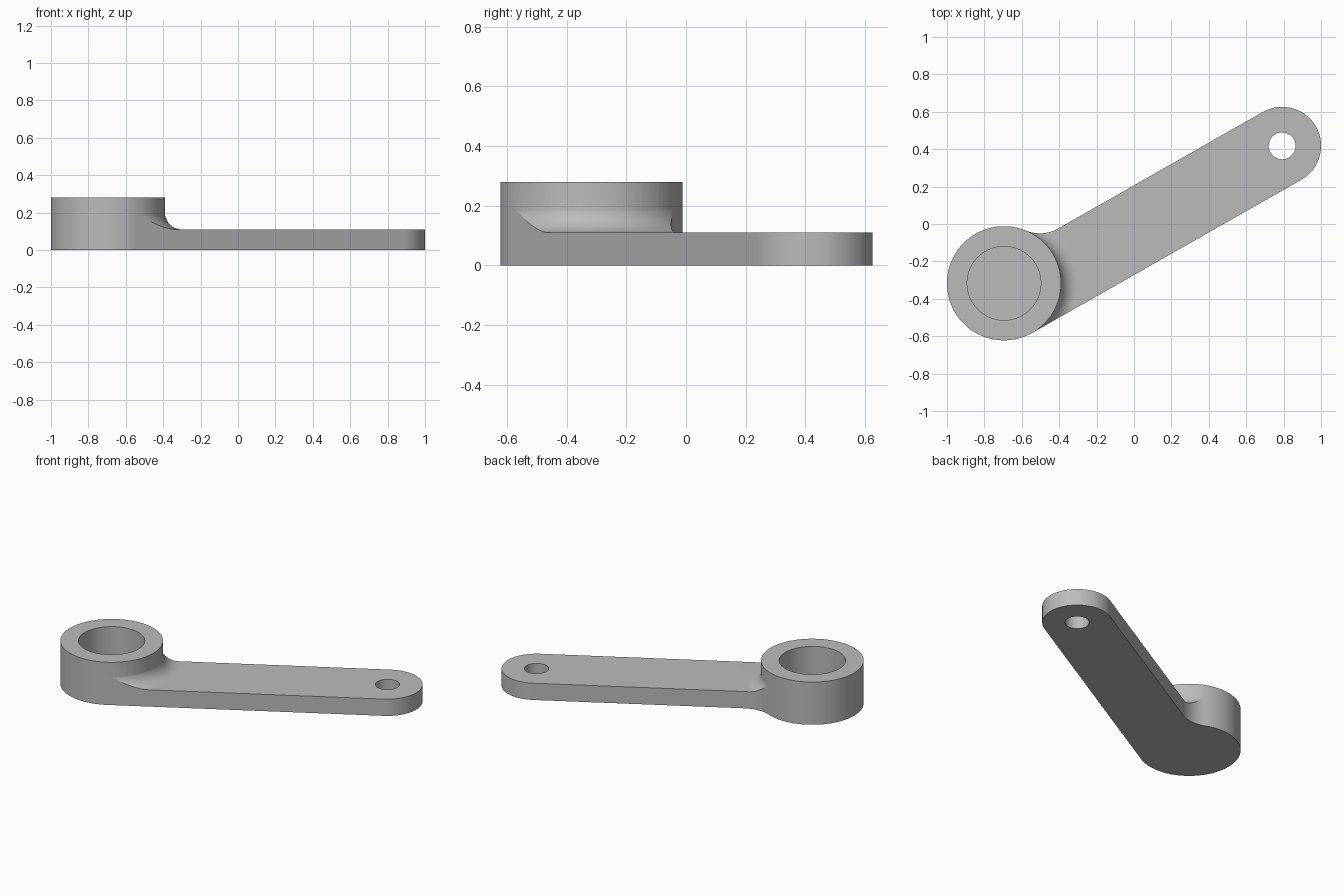
import bpy, bmesh, math
from mathutils import Vector

if "Cube" in bpy.data.objects:
    bpy.data.objects.remove(bpy.data.objects["Cube"], do_unlink=True)

# Main dimensions
BOSS, BOSS_R, BOSS_H, BORE_R = Vector((-0.695, -0.317)), 0.305, 0.28, 0.197
TIP, TIP_R, ARM_H, PIN_R = Vector((0.792, 0.418)), 0.208, 0.11, 0.072
CORNER_R, ROOT_R = 0.2, 0.09
SEG = 128


def add_object(name, bm):
    bmesh.ops.recalc_face_normals(bm, faces=bm.faces)
    mesh = bpy.data.meshes.new(name)
    bm.to_mesh(mesh)
    bm.free()
    ob = bpy.data.objects.new(name, mesh)
    bpy.context.collection.objects.link(ob)
    return ob


def prism(name, outline, z0, z1):
    bm = bmesh.new()
    face = bm.faces.new([bm.verts.new((p.x, p.y, z0)) for p in outline])
    top = bmesh.ops.extrude_face_region(bm, geom=[face])["geom"]
    verts = [v for v in top if isinstance(v, bmesh.types.BMVert)]
    bmesh.ops.translate(bm, verts=verts, vec=(0, 0, z1 - z0))
    return add_object(name, bm)


def arc(center, radius, a0, a1, steps):
    angles = [a0 + (a1 - a0) * i / steps for i in range(steps + 1)]
    return [center + radius * Vector((math.cos(a), math.sin(a))) for a in angles]


def cylinder(name, center, radius, z0, z1):
    return prism(name, arc(center, radius, 0, math.tau, SEG)[:-1], z0, z1)


def lathe(name, center, profile):
    bm = bmesh.new()
    rings = []
    for r, z in profile:
        rings.append([bm.verts.new((p.x, p.y, z))
                      for p in arc(center, r, 0, math.tau, SEG)[:-1]])
    for low, high in zip(rings, rings[1:]):
        for i in range(SEG):
            j = (i + 1) % SEG
            bm.faces.new((low[i], low[j], high[j], high[i]))
    bm.faces.new(rings[0])
    bm.faces.new(rings[-1])
    return add_object(name, bm)


def combine(target, tool, operation):
    mod = target.modifiers.new("Combine", "BOOLEAN")
    mod.operation, mod.object, mod.solver = operation, tool, "EXACT"
    bpy.context.view_layer.objects.active = target
    bpy.ops.object.modifier_apply(modifier=mod.name)
    bpy.data.objects.remove(tool, do_unlink=True)


# Arm direction: one straight side is tangent to both the boss and the tip
span = TIP - BOSS
angle = math.atan2(span.y, span.x) + math.asin((BOSS_R - TIP_R) / span.length)
along = Vector((math.cos(angle), math.sin(angle)))
across = Vector((-along.y, along.x))

# Concave corner where the other side meets the boss
rise = (TIP - BOSS).dot(across) + TIP_R + CORNER_R
run = math.sqrt((BOSS_R + CORNER_R) ** 2 - rise ** 2)
corner = BOSS + along * run + across * rise
to_boss = math.atan2(*(BOSS - corner).yx)
if to_boss > 0:
    to_boss -= math.tau

# Arm plate outline, reaching inside the boss
outline = [BOSS, BOSS - across * BOSS_R]
outline += arc(TIP, TIP_R, angle - math.pi / 2, angle + math.pi / 2, 48)
outline += arc(corner, CORNER_R, angle - math.pi / 2, to_boss, 20)
arm = prism("arm_plate", outline, 0, BOSS_H - 0.02)

# Trim the plate to its thickness, leaving a rounded root around the boss
root = [(3, -0.2), (3, ARM_H)]
for i in range(13):
    t = math.radians(90) * i / 12
    root.append((BOSS_R - 0.001 + ROOT_R * (1 - math.sin(t)),
                 ARM_H + ROOT_R * (1 - math.cos(t))))
combine(arm, lathe("root_envelope", BOSS, root), "INTERSECT")

# Boss joined to the arm, then bore and pin hole
lever = cylinder("lever_arm", BOSS, BOSS_R, 0, BOSS_H)
combine(lever, arm, "UNION")
combine(lever, cylinder("bore_cutter", BOSS, BORE_R, -0.1, 0.5), "DIFFERENCE")
combine(lever, cylinder("pin_cutter", TIP, PIN_R, -0.1, 0.5), "DIFFERENCE")

# Plain grey metal
grey = bpy.data.materials.new("plain_grey")
grey.use_nodes = True
colour = (0.5, 0.5, 0.5, 1)
grey.diffuse_color = colour
grey.node_tree.nodes["Principled BSDF"].inputs["Base Color"].default_value = colour
lever.data.materials.clear()
lever.data.materials.append(grey)

# Smooth curved walls, crisp rims and true flats
bpy.ops.object.select_all(action="DESELECT")
lever.select_set(True)
bpy.context.view_layer.objects.active = lever
bpy.ops.object.shade_smooth_by_angle(angle=math.radians(30))
weighted = lever.modifiers.new("Weighted Normals", "WEIGHTED_NORMAL")
weighted.keep_sharp = True
